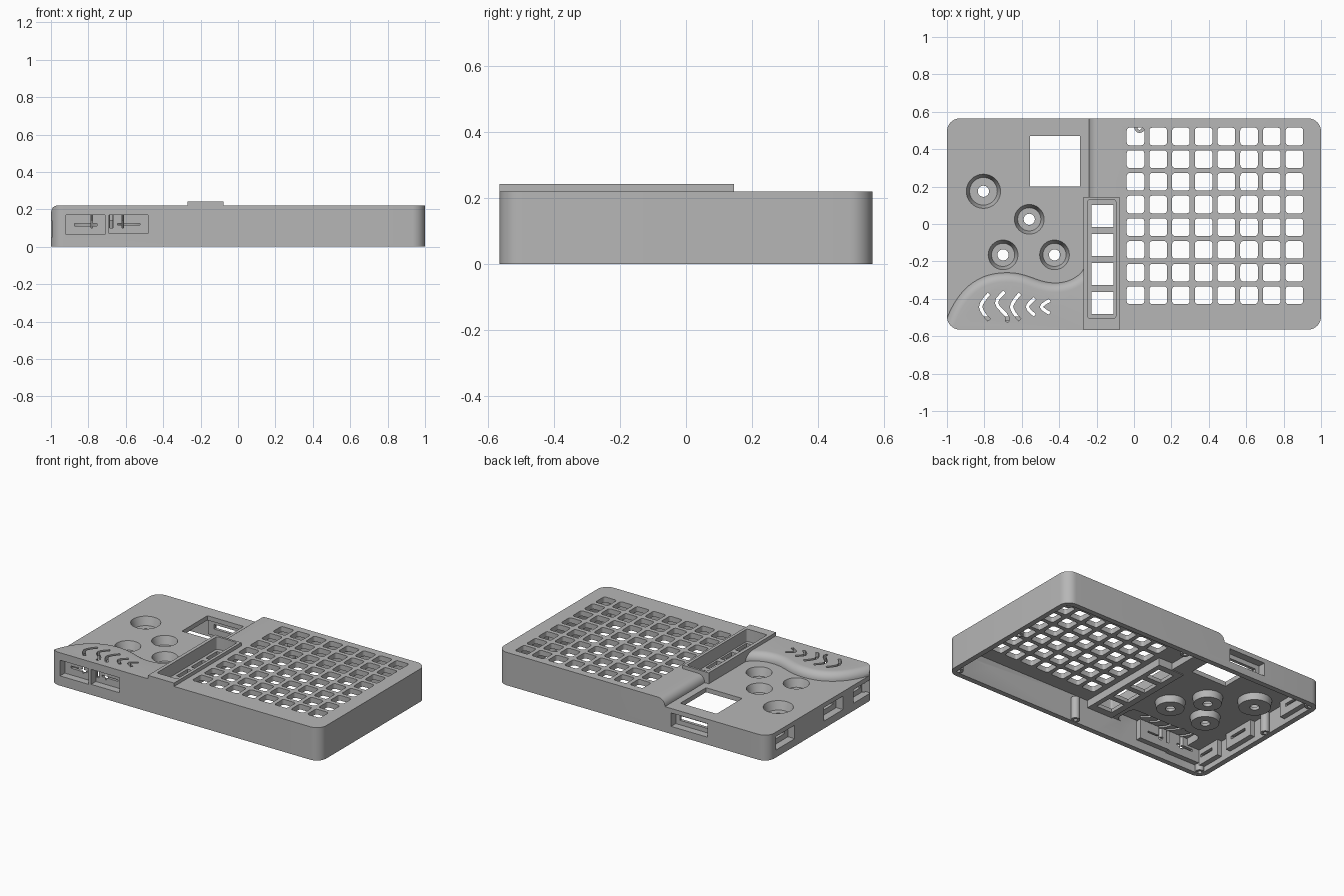
import bpy, bmesh
from math import sin, cos, pi
from mathutils import Vector
from mathutils.geometry import interpolate_bezier

HX, HY, TOP, DECK = 1.0, 0.565, 0.22, 0.17

cube = bpy.data.objects.get("Cube")
if cube:
    bpy.data.objects.remove(cube, do_unlink=True)

grey = bpy.data.materials.new("case_grey")
grey.use_nodes = True
grey.diffuse_color = (0.47, 0.47, 0.47, 1)
bsdf = next(n for n in grey.node_tree.nodes if n.type == 'BSDF_PRINCIPLED')
bsdf.inputs["Base Color"].default_value = grey.diffuse_color


def loft(bm, rings):
    """Closed solid through rings of equal point count."""
    rows = [[bm.verts.new(p) for p in ring] for ring in rings]
    faces = [bm.faces.new(rows[0]), bm.faces.new(rows[-1])]
    for a, b in zip(rows, rows[1:]):
        for i in range(len(a)):
            j = (i + 1) % len(a)
            faces.append(bm.faces.new((a[i], a[j], b[j], b[i])))
    bmesh.ops.recalc_face_normals(bm, faces=faces)


def prism(bm, pts, z0, z1):
    loft(bm, [[(x, y, z) for x, y in pts] for z in (z0, z1)])


def rrect(x0, x1, y0, y1, r, n=4):
    corners = ((x1 - r, y1 - r), (x0 + r, y1 - r), (x0 + r, y0 + r), (x1 - r, y0 + r))
    return [(cx + r * cos((q + k / n) * pi / 2), cy + r * sin((q + k / n) * pi / 2))
            for q, (cx, cy) in enumerate(corners) for k in range(n + 1)]


def box(bm, x0, x1, y0, y1, z0, z1):
    prism(bm, [(x0, y0), (x1, y0), (x1, y1), (x0, y1)], z0, z1)


def cone(bm, cx, cy, r0, r1, z0, z1, n=40):
    loft(bm, [[(cx + r * cos(2 * pi * i / n), cy + r * sin(2 * pi * i / n), z)
               for i in range(n)] for r, z in ((r0, z0), (r1, z1))])


def shift(pts, d):
    """Offset an open path to its right side."""
    out = []
    for i, p in enumerate(pts):
        t = (pts[min(i + 1, len(pts) - 1)] - pts[max(i - 1, 0)]).normalized()
        out.append(p + Vector((t.y, -t.x)) * d)
    return out


def make(name, bm):
    mesh = bpy.data.meshes.new(name)
    bm.to_mesh(mesh)
    bm.free()
    mesh.materials.append(grey)
    ob = bpy.data.objects.new(name, mesh)
    bpy.context.scene.collection.objects.link(ob)
    return ob


def combine(target, bm, operation):
    """Apply one boolean step, then drop the helper."""
    tool = make("helper", bm)
    tool.hide_render = True
    mod = target.modifiers.new("cut", 'BOOLEAN')
    mod.operation, mod.object, mod.solver = operation, tool, 'EXACT'
    mod.use_self = operation == 'UNION'
    dg = bpy.context.evaluated_depsgraph_get()
    dg.update()
    target_mesh = bpy.data.meshes.new_from_object(target.evaluated_get(dg))
    target.modifiers.clear()
    target.data = target_mesh
    bpy.data.objects.remove(tool, do_unlink=True)


# Solid case block
bm = bmesh.new()
prism(bm, rrect(-HX, HX, -HY, HY, 0.07, 10), 0, TOP)
case = make("case", bm)

# Lower control deck, bounded by the rounded wave and the step beside the grid
wave = []
for seg in (((-1.02, -.56), (-.95, -.33), (-.82, -.26), (-.68, -.26)),
            ((-.68, -.26), (-.56, -.26), (-.52, -.315), (-.42, -.315)),
            ((-.42, -.315), (-.33, -.315), (-.26, -.26), (-.255, -.2))):
    pts = interpolate_bezier(*[Vector((x, y, 0)) for x, y in seg], 14)
    wave += [p.xy for p in pts][1 if wave else 0:]
wave += [Vector((-.24, -.1)), Vector((-.24, .7))]
rings = []
R = TOP - DECK
for k in range(8):
    a = k / 7 * pi / 2
    ring = shift(wave, R * (1 - cos(a))) + [Vector((-1.3, .7)), Vector((-1.3, -.56))]
    rings.append([(p.x, p.y, DECK + R * sin(a)) for p in ring])
rings.append([(x, y, TOP + 0.1) for x, y, z in rings[-1]])
bm = bmesh.new()
loft(bm, rings)
combine(case, bm, 'DIFFERENCE')

# Hollow underside, deeper beneath the raised areas
W = 0.035
for x0, x1, y0, y1, z in ((-HX + W, HX - W, -HY + W, HY - W, 0.14),
                          (-0.18, HX - W, -HY + W, HY - W, 0.185),
                          (-0.84, -0.30, -HY + W, -0.37, 0.19)):
    bm = bmesh.new()
    prism(bm, rrect(x0, x1, y0, y1, 0.04), -0.1, z)
    combine(case, bm, 'DIFFERENCE')

# Ports: (wall axis, wall side, centre along wall, width, z range, hole inset)
ports = [('y', -1, -.815, .21, .065, .17, .045), ('y', -1, -.585, .21, .07, .17, .045),
         ('y', 1, -.42, .27, .05, .14, .03),
         ('x', -1, .38, .20, .05, .14, .035), ('x', -1, -.13, .20, .05, .14, .035),
         ('x', -1, -.43, .18, .05, .14, .035)]


def port_box(bm, port, near, far, grow):
    axis, side, c, w, z0, z1, _ = port
    edge = HY if axis == 'y' else HX
    d = sorted((side * (edge - near), side * (edge - far)))
    s = (c - w / 2 - grow, c + w / 2 + grow)
    x, y = (s, d) if axis == 'y' else (d, s)
    box(bm, *x, *y, z0 - min(grow, 0.015), z1 + min(grow, 0.015))


dials = [(-.805, .175, .092), (-.56, .025, .08), (-.70, -.165, .08), (-.425, -.165, .08)]
posts = [(x, y) for x in (-.95, .03, .95) for y in (-.515, .515)] + [(-.95, .1), (.95, .05)]

# Inner port housings, dial cups, screw posts
for port in ports:
    bm = bmesh.new()
    port_box(bm, port, 0.02, 0.07, 0.015)
    combine(case, bm, 'UNION')
bm = bmesh.new()
for x, y, r in dials:
    cone(bm, x, y, r + .005, r + .015, 0.095, 0.155)
for x, y in posts:
    cone(bm, x, y, .028, .028, 0.004, 0.155, 20)
combine(case, bm, 'UNION')

# Raised key frame
bm = bmesh.new()
box(bm, -.27, -.077, -HY - .0005, .145, 0.135, 0.243)
combine(case, bm, 'UNION')
bm = bmesh.new()
prism(bm, rrect(-.247, -.097, -.505, .13, .012), 0.16, 0.3)
combine(case, bm, 'DIFFERENCE')

# Port pockets, then their through holes
bm = bmesh.new()
for port in ports:
    port_box(bm, port, -0.05, 0.05, 0)
combine(case, bm, 'DIFFERENCE')
bm = bmesh.new()
for port in ports:
    port_box(bm, port, -0.05, 0.12, -port[-1])
    # keep openings about half the pocket height
combine(case, bm, 'DIFFERENCE')

# Dial bowls and shaft holes
bm = bmesh.new()
for x, y, r in dials:
    cone(bm, x, y, r - .018, r + .002, 0.115, 0.178)
combine(case, bm, 'DIFFERENCE')
bm = bmesh.new()
for x, y, r in dials:
    cone(bm, x, y, .03, .03, 0.05, 0.3, 24)
for x, y in posts:
    cone(bm, x, y, .012, .012, -0.05, 0.1, 12)
combine(case, bm, 'DIFFERENCE')

# Button grid, key openings and display window
bm = bmesh.new()
H = 0.047
for i in range(8):
    for j in range(8):
        x, y = .008 + i * .1214, .468 - j * .1213
        prism(bm, rrect(x - H, x + H, y - H, y + H, .015), 0.1, 0.3)
for j in range(4):
    y = .042 - j * .1545
    box(bm, -.227, -.11, y - .0585, y + .0585, 0.1, 0.3)
box(bm, -.555, -.288, .20, .47, 0.1, 0.3)
combine(case, bm, 'DIFFERENCE')

# Curved sound slits
bm = bmesh.new()
for x, bend, half in ((-.775, .045, .07), (-.705, -.03, .08), (-.61, .045, .07),
                      (-.53, .04, .045), (-.45, .045, .035)):
    path = []
    for k in range(9):
        u = k / 4 - 1
        dx = bend * (1 - abs(u) ** 1.5) if bend > 0 else -bend * sin(u * pi * .9 + 2.4)
        path.append(Vector((x - dx, -.443 - u * half)))
    left, right = shift(path, -.009), shift(path, .009)
    prism(bm, left + right[::-1], 0.1, 0.3)
combine(case, bm, 'DIFFERENCE')

# Smooth rounded surfaces, crisp edges
bpy.ops.object.select_all(action='DESELECT')
case.select_set(True)
bpy.context.view_layer.objects.active = case
bpy.ops.object.shade_smooth_by_angle(angle=0.6)
